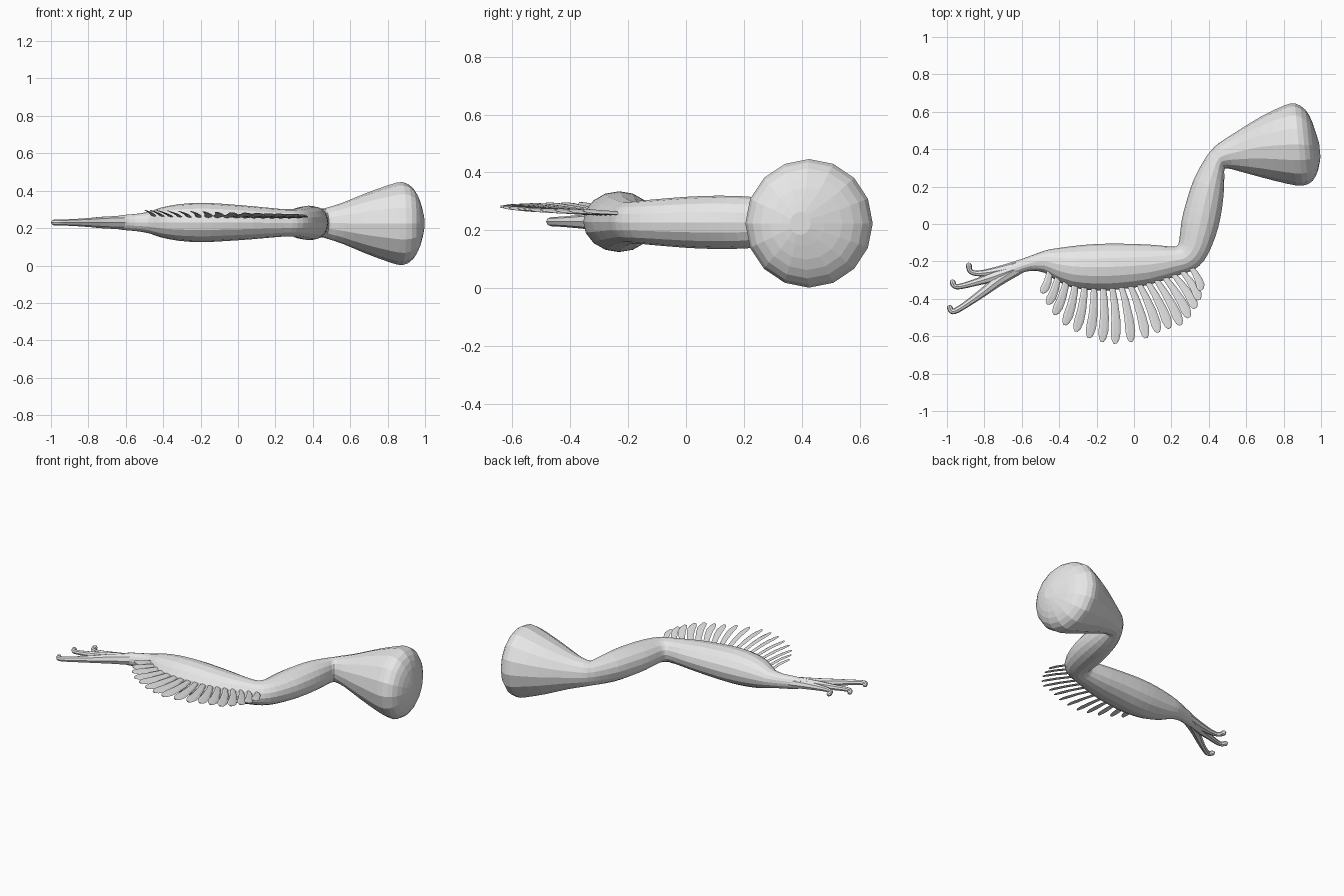
import bpy, math
from mathutils import Vector

grey = bpy.data.materials.new("plain_grey")
grey.diffuse_color = (0.8, 0.8, 0.8, 1)


def loft(name, rings, n):
    """Skin a list of (centre, side, up) ellipses and close both ends."""
    verts, faces = [], []
    for c, s, u in rings:
        for k in range(n):
            a = 2 * math.pi * k / n
            verts.append(c + s * math.cos(a) + u * math.sin(a))
    for i in range(len(rings) - 1):
        for k in range(n):
            a, b = i * n + k, i * n + (k + 1) % n
            faces.append((a, b, b + n, a + n))
    faces.append(tuple(reversed(range(n))))
    faces.append(tuple(range(len(verts) - n, len(verts))))
    me = bpy.data.meshes.new(name)
    me.from_pydata(verts, [], faces)
    me.materials.append(grey)
    ob = bpy.data.objects.new(name, me)
    bpy.context.collection.objects.link(ob)
    # consistent outward normals
    import bmesh
    bm = bmesh.new()
    bm.from_mesh(me)
    bmesh.ops.recalc_face_normals(bm, faces=bm.faces)
    bm.to_mesh(me)
    bm.free()
    return ob


def smooth_rows(rows, steps):
    """Catmull-Rom interpolation between table rows."""
    out = []
    for i in range(len(rows) - 1):
        p0, p1 = rows[max(i - 1, 0)], rows[i]
        p2, p3 = rows[i + 1], rows[min(i + 2, len(rows) - 1)]
        for j in range(steps):
            t = j / steps
            out.append([0.5 * (2 * b + (c - a) * t + (2 * a - 5 * b + 4 * c - d) * t * t
                               + (3 * b - a - 3 * c + d) * t ** 3)
                        for a, b, c, d in zip(p0, p1, p2, p3)])
    out.append(list(rows[-1]))
    return out


# Arm: each row is the two outline points seen from above, and half height
arm = [
    (0.990, 0.43, 0.997, 0.36, 0.04), (0.955, 0.54, 0.985, 0.29, 0.125),
    (0.917, 0.61, 0.955, 0.23, 0.19), (0.86, 0.645, 0.90, 0.205, 0.222),
    (0.80, 0.632, 0.82, 0.215, 0.207), (0.68, 0.575, 0.68, 0.25, 0.16),
    (0.55, 0.495, 0.57, 0.28, 0.11), (0.45, 0.43, 0.50, 0.298, 0.083),
    (0.415, 0.395, 0.483, 0.29, 0.077), (0.38, 0.35, 0.483, 0.26, 0.08),
    (0.32, 0.24, 0.48, 0.17, 0.09), (0.28, 0.12, 0.47, 0.08, 0.092),
    (0.255, 0.02, 0.45, -0.02, 0.088), (0.243, -0.08, 0.415, -0.12, 0.08),
    (0.235, -0.11, 0.375, -0.195, 0.075), (0.222, -0.12, 0.32, -0.245, 0.073),
    (0.19, -0.12, 0.25, -0.27, 0.075), (0.08, -0.11, 0.08, -0.325, 0.088),
    (-0.08, -0.105, -0.08, -0.35, 0.1), (-0.20, -0.107, -0.2, -0.355, 0.105),
    (-0.30, -0.115, -0.33, -0.34, 0.098), (-0.40, -0.128, -0.42, -0.30, 0.08),
    (-0.47, -0.14, -0.48, -0.26, 0.058), (-0.54, -0.165, -0.55, -0.25, 0.046),
    (-0.62, -0.195, -0.61, -0.265, 0.04), (-0.68, -0.22, -0.66, -0.285, 0.03),
]
rings = []
for ax, ay, bx, by, h in smooth_rows(arm, 2):
    z = 0.224 + 0.006 * min(1, max(0, (0.9 - ax)))
    a, b = Vector((ax, ay, z)), Vector((bx, by, z))
    rings.append(((a + b) / 2, (a - b) / 2, Vector((0, 0, h))))
loft("arm", rings, 16)

# Three fingers with hooked tips: x, y, radius
fingers = {
    "upper_finger": [(-0.60, -0.22, .032), (-0.70, -0.245, .026), (-0.80, -0.262, .018),
                     (-0.855, -0.262, .014), (-0.878, -0.247, .014), (-0.883, -0.222, .016)],
    "middle_finger": [(-0.62, -0.235, .036), (-0.74, -0.278, .03), (-0.83, -0.307, .02),
                      (-0.92, -0.332, .015), (-0.957, -0.333, .014), (-0.970, -0.312, .016)],
    "lower_finger": [(-0.62, -0.235, .036), (-0.72, -0.298, .031), (-0.80, -0.36, .024),
                     (-0.89, -0.425, .018), (-0.95, -0.462, .016), (-0.975, -0.466, .015),
                     (-0.985, -0.447, .015)],
}
for name, path in fingers.items():
    pts = smooth_rows(path, 3)
    rings = []
    for i, (x, y, r) in enumerate(pts):
        p, q = pts[max(i - 1, 0)], pts[min(i + 1, len(pts) - 1)]
        d = Vector((q[0] - p[0], q[1] - p[1], 0)).normalized()
        rings.append((Vector((x, y, 0.23)), Vector((-d.y, d.x, 0)) * r, Vector((0, 0, r))))
    # rounded fingertip
    c, s, u = rings[-1]
    rings.append((c + d * r * 0.6, s * 0.75, u * 0.75))
    rings.append((c + d * r * 0.95, s * 0.3, u * 0.3))
    loft(name, rings, 8)

# Fan of overlapping feathers along the forearm, given by their tips
tips = [(-.49, -.37), (-.46, -.43), (-.425, -.485), (-.37, -.54), (-.31, -.575),
        (-.24, -.61), (-.17, -.63), (-.10, -.64), (-.015, -.63), (.065, -.61),
        (.13, -.58), (.19, -.558), (.25, -.54), (.295, -.50), (.33, -.45),
        (.35, -.405), (.36, -.355)]
profile = [(0, .014), (.3, .02), (.6, .025), (.82, .028), (.94, .021), (1, .009)]
roll = math.radians(18)
for i, (tx, ty) in enumerate(tips):
    t = i / (len(tips) - 1)
    root = Vector((-0.45 + 0.75 * t, -0.225 - 0.085 * math.sin(math.pi * t) ** 0.8, 0.258))
    tip = Vector((tx, ty, 0.279 - 0.03 * tx))
    d = (tip - root).normalized()
    flat = Vector((-d.y, d.x, 0)).normalized()
    side = flat * math.cos(roll) - Vector((0, 0, math.sin(roll)))
    up = side.cross(d).normalized()
    size = 0.7 + 0.3 * min(1, (tip - root).length / 0.25)
    bow = Vector((0.012, 0, 0))
    rings = [(root.lerp(tip, s) + bow * math.sin(math.pi * s), side * w * size, up * 0.006 * (1 - .5 * s))
             for s, w in profile]
    loft(f"feather_{i + 1}", rings, 6)
